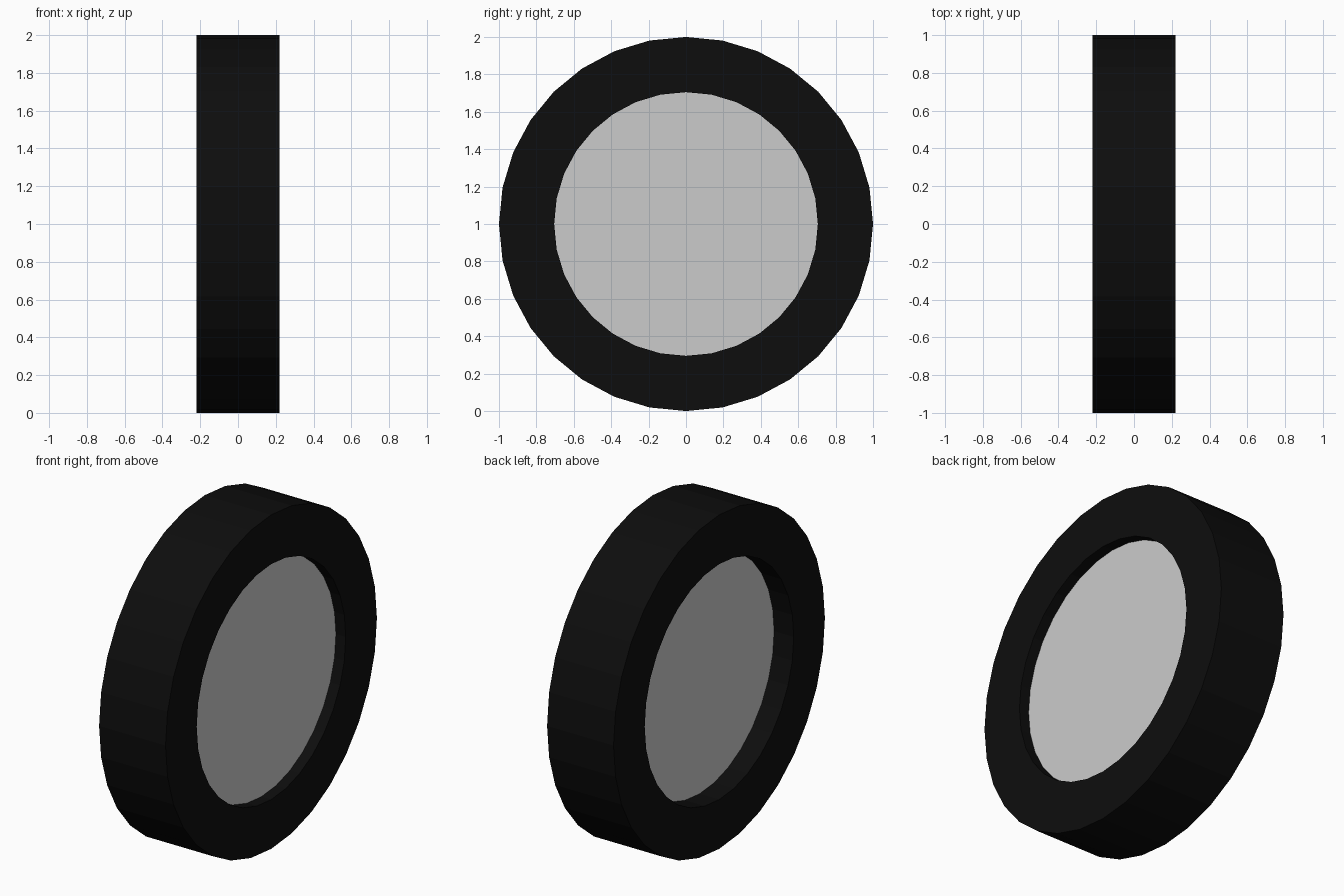
import bpy, bmesh
from math import sin, cos, tau

if "Cube" in bpy.data.objects:
    bpy.data.objects.remove(bpy.data.objects["Cube"])

SIDES = 32


def revolve(name, profile):
    """Spin a closed or capped (x, radius) profile about the x axis at z = 1."""
    bm = bmesh.new()
    rings = []
    for x, r in profile:
        rings.append([bm.verts.new((x, r * sin(tau * i / SIDES), 1 + r * cos(tau * i / SIDES)))
                      for i in range(SIDES)])
    pairs = list(zip(rings, rings[1:]))
    if len(rings) > 2:
        pairs.append((rings[-1], rings[0]))      # closed ring section
    else:
        for ring in rings:                       # capped disc
            bm.faces.new(ring)
    for a, b in pairs:
        for i in range(SIDES):
            j = (i + 1) % SIDES
            bm.faces.new((a[i], a[j], b[j], b[i]))
    bmesh.ops.recalc_face_normals(bm, faces=bm.faces)
    mesh = bpy.data.meshes.new(name)
    bm.to_mesh(mesh)
    bm.free()
    obj = bpy.data.objects.new(name, mesh)
    bpy.context.collection.objects.link(obj)
    return obj


# Black tyre: square-section ring
tyre = revolve("tyre", [(-0.22, 1.0), (0.22, 1.0), (0.22, 0.705), (-0.22, 0.705)])
rubber = bpy.data.materials.new("black_rubber")
rubber.diffuse_color = (0.004, 0.004, 0.004, 1)
rubber.use_nodes = True
rubber.node_tree.nodes["Principled BSDF"].inputs["Base Color"].default_value = rubber.diffuse_color
tyre.data.materials.append(rubber)

# Grey wheel disc, recessed deeper on the -x side
revolve("wheel_disc", [(-0.09, 0.705), (0.155, 0.705)])
